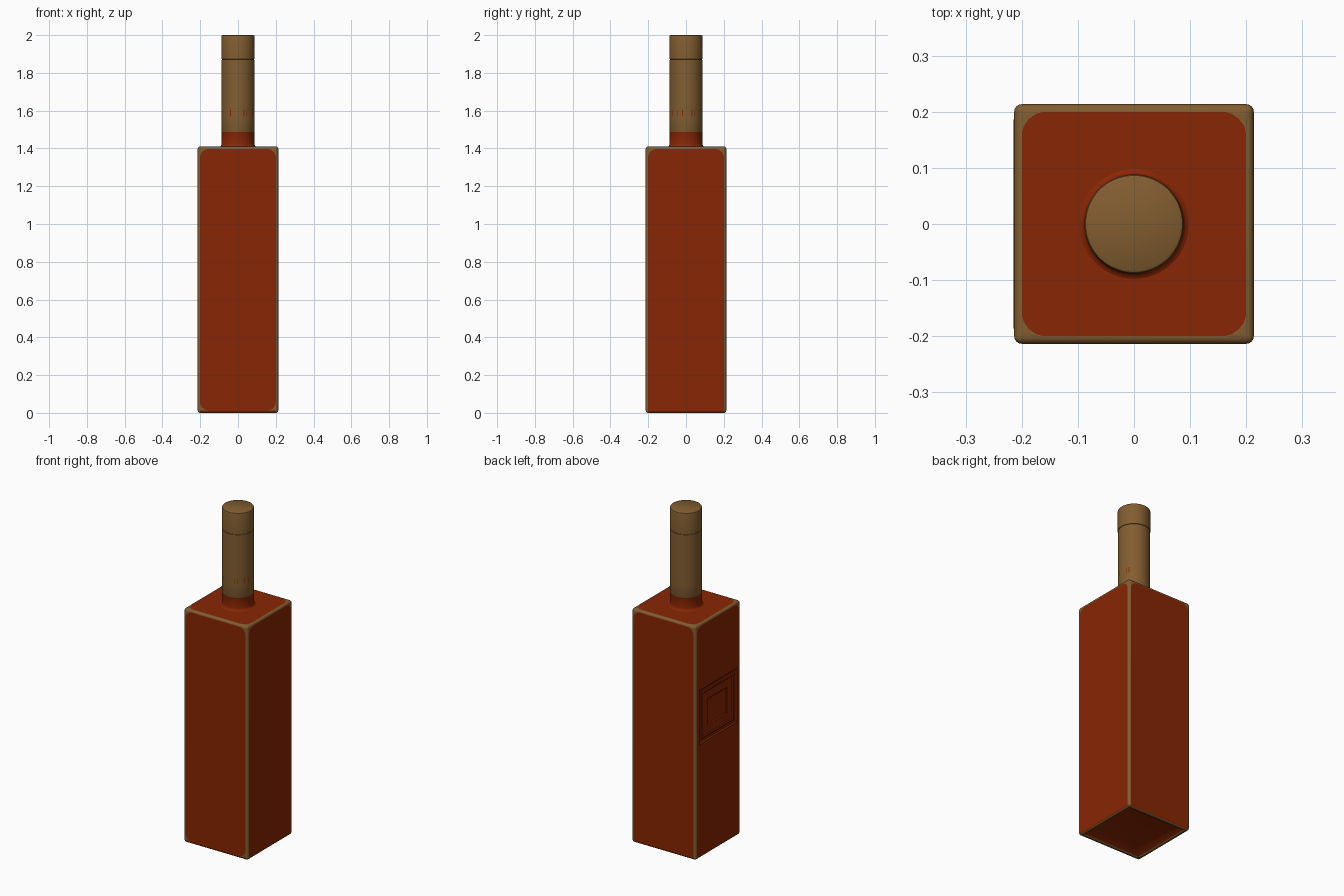
import bpy, bmesh, math
from mathutils import Vector

if "Cube" in bpy.data.objects:
    bpy.data.objects.remove(bpy.data.objects["Cube"])

H, W = 1.41, 0.2135     # body height and half width
B = 0.0135              # edge rounding


def material(name, rgb):
    m = bpy.data.materials.new(name)
    m.diffuse_color = (*rgb, 1)
    m.use_nodes = True
    m.node_tree.nodes["Principled BSDF"].inputs["Base Color"].default_value = m.diffuse_color
    return m


RED = material("rust red", (0.25, 0.0195, 0.001))
TAN = material("worn tan", (0.225, 0.11, 0.03))


def finish(bm, name, angle):
    mesh = bpy.data.meshes.new(name)
    bm.to_mesh(mesh)
    bm.free()
    ob = bpy.data.objects.new(name, mesh)
    bpy.context.collection.objects.link(ob)
    mesh.materials.append(RED)
    mesh.materials.append(TAN)
    bpy.ops.object.select_all(action='DESELECT')
    ob.select_set(True)
    bpy.context.view_layer.objects.active = ob
    bpy.ops.object.shade_smooth_by_angle(angle=math.radians(angle))
    return ob


def side_faces(bm, n):
    bm.normal_update()
    return [f for f in bm.faces if f.normal.dot(n) > 0.999]


def cut(bm, n, co, no):
    fs = side_faces(bm, n)
    geom = fs + list({e for f in fs for e in f.edges}) + list({v for f in fs for v in f.verts})
    bmesh.ops.bisect_plane(bm, geom=geom, dist=1e-6, plane_co=co, plane_no=no)


def inset(bm, face, thickness, depth, mat):
    """Shrink a rectangular face by thickness and move it along its normal."""
    bm.normal_update()
    n = face.normal.copy()
    face.material_index = mat
    inner = bmesh.ops.extrude_discrete_faces(bm, faces=[face])["faces"][0]
    c = inner.calc_center_median()
    for v in inner.verts:
        d = v.co - c
        for i in range(3):
            if abs(n[i]) < 0.5:
                d[i] -= math.copysign(min(thickness, abs(d[i])), d[i])
        v.co = c + d + n * depth
    for e in inner.edges:
        for f in e.link_faces:
            f.material_index = mat
    inner.material_index = 0
    return inner


# Square body with rounded, worn edges
bm = bmesh.new()
bmesh.ops.create_cube(bm, size=1)
for v in bm.verts:
    v.co = Vector((v.co.x * 2 * W, v.co.y * 2 * W, (v.co.z + 0.5) * H))
bmesh.ops.bevel(bm, geom=bm.edges[:], offset=B, segments=4, profile=0.5, affect='EDGES')
for f in bm.faces:
    f.material_index = 1
mid = Vector((0, 0, H / 2))
half = Vector((W, W, H / 2))
for axis in range(3):
    o1, o2 = [i for i in range(3) if i != axis]
    for s in (-1, 1):
        n = Vector((0, 0, 0))
        n[axis] = s
        for f in side_faces(bm, n):
            f.material_index = 0
        if n.z < 0:
            continue
        # worn round corners of each flat side
        r = 0.045
        for a in (-1, 1):
            for b in (-1, 1):
                if axis < 2 and b < 0 and n.y >= 0:
                    continue
                for deg in (15, 35, 55, 75):
                    d = Vector((0, 0, 0))
                    d[o1] = a * math.cos(math.radians(deg))
                    d[o2] = b * math.sin(math.radians(deg))
                    co = mid.copy()
                    co[axis] += s * half[axis]
                    co[o1] += a * (half[o1] - B - r)
                    co[o2] += b * (half[o2] - B - r)
                    co += d * r
                    cut(bm, n, co, d)
                    for f in side_faces(bm, n):
                        if (f.calc_center_median() - co).dot(d) > 1e-5:
                            f.material_index = 1

# Nested square relief on the left side
left = Vector((-1, 0, 0))
for z in (0.675, 1.025):
    cut(bm, left, (0, 0, z), (0, 0, 1))
for y in (-0.19, 0.19):
    cut(bm, left, (0, y, 0), (0, 1, 0))
panel = min(side_faces(bm, left),
            key=lambda f: (f.calc_center_median() - Vector((-W, 0, 0.85))).length)
for t, d in ((0.005, 0.001), (0.006, 0), (0.008, -0.006), (0.014, 0),
             (0.005, 0.004), (0.004, 0), (0.005, -0.004),
             (0.048, 0), (0.006, -0.005)):
    panel = inset(bm, panel, t, d, 0)

# Hollowed underside with a worn rim
base = max(side_faces(bm, Vector((0, 0, -1))), key=lambda f: f.calc_area())
for t, d, m in ((0.005, 0, 1), (0.006, -0.006, 1), (0.05, -0.024, 0)):
    base = inset(bm, base, t, d, m)
bm.normal_update()
for f in bm.faces:
    c = f.calc_center_median()
    outer = max(abs(c.x), abs(c.y)) > W - B
    # lower edges of the sides stay red
    if c.z < B and f.normal.z > -0.6 and outer and min(abs(c.x), abs(c.y)) < 0.1:
        f.material_index = 0
    # upright edges are worn less towards the left and right sides
    if abs(c.z - H / 2) < 0.1 and 0.9 < abs(f.normal.x) < 0.999 and abs(f.normal.z) < 0.01 \
            and abs(c.y) > W - B:
        f.material_index = 0
body = finish(bm, "bottle_body", 35)
wn = body.modifiers.new("even shading", 'WEIGHTED_NORMAL')
wn.keep_sharp = True


def lathe(name, profile, is_red, sides=128, closed=False):
    bm = bmesh.new()
    rings = []
    for r, z in profile:
        rings.append([bm.verts.new((r * math.cos(2 * math.pi * i / sides),
                                    r * math.sin(2 * math.pi * i / sides), z))
                      for i in range(sides)])
    for lo, hi in zip(rings, rings[1:]):
        for i in range(sides):
            j = (i + 1) % sides
            f = bm.faces.new((lo[i], lo[j], hi[j], hi[i]))
            f.material_index = 0 if is_red(f.calc_center_median(), i) else 1
    if closed:
        bm.faces.new(rings[-1]).material_index = 1
    return finish(bm, name, 40)


# Neck: flared foot, red below the tan sleeve, a few red scratches
SCRATCHES = {11, 7, 117, 123, 86, 103, 107}
lathe("neck", [(0.100, H - 0.001), (0.093, 1.412), (0.089, 1.417), (0.0868, 1.428),
               (0.0868, 1.486), (0.0875, 1.488), (0.0875, 1.57), (0.0875, 1.605),
               (0.0875, 1.868), (0.0855, 1.869)],
      lambda c, i: c.z < 1.487 or (i in SCRATCHES and 1.57 < c.z < 1.605))

# Cap, separated from the sleeve by a fine seam
lathe("cap", [(0.0855, 1.869), (0.0855, 1.872), (0.088, 1.873), (0.0885, 1.990),
              (0.0865, 1.997), (0.082, 2.0)], lambda c, i: False, closed=True)
